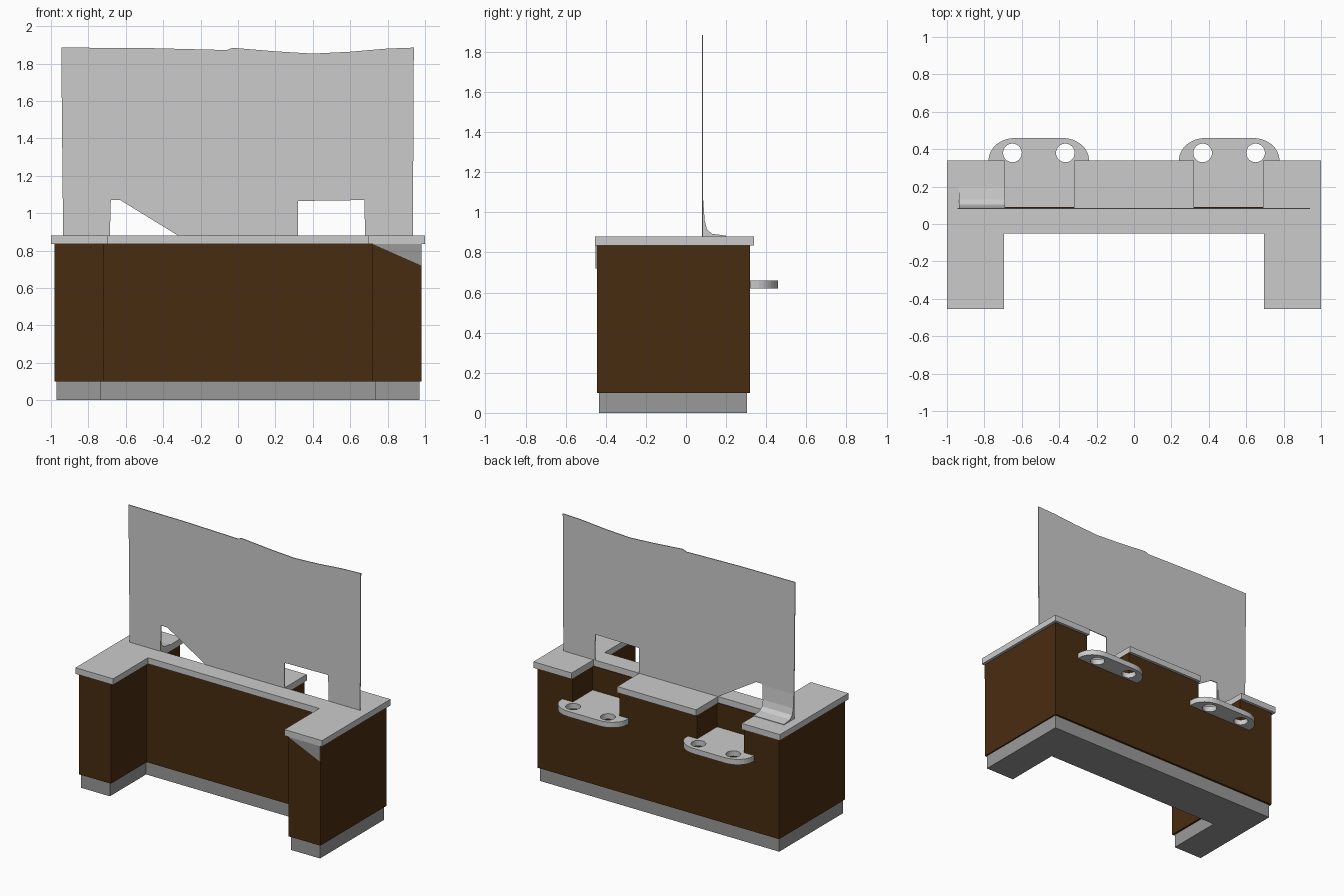
import bpy, math
from mathutils import Matrix

if "Cube" in bpy.data.objects:
    bpy.data.objects.remove(bpy.data.objects["Cube"])


def material(name, rgb):
    m = bpy.data.materials.new(name)
    m.diffuse_color = (*rgb, 1)
    m.use_nodes = True
    m.node_tree.nodes["Principled BSDF"].inputs["Base Color"].default_value = m.diffuse_color
    return m


LIGHT = material("light_grey", (0.60, 0.60, 0.60))
GREY = material("plinth_grey", (0.32, 0.32, 0.32))
BROWN = material("dark_brown", (0.066, 0.025, 0.005))


def extrude(name, loops, a, b, mat, matrix=None):
    """Fill closed 2D loops (inner loops are holes) and extrude from a to b."""
    cu = bpy.data.curves.new(name, 'CURVE')
    cu.dimensions = '2D'
    cu.fill_mode = 'BOTH'
    cu.extrude = (b - a) / 2
    for pts in loops:
        s = cu.splines.new('POLY')
        s.points.add(len(pts) - 1)
        for p, (x, y) in zip(s.points, pts):
            p.co = (x, y, 0, 1)
        s.use_cyclic_u = True
    tmp = bpy.data.objects.new(name, cu)
    bpy.context.collection.objects.link(tmp)
    bpy.context.view_layer.update()
    dg = bpy.context.evaluated_depsgraph_get()
    me = bpy.data.meshes.new_from_object(tmp.evaluated_get(dg))
    bpy.data.objects.remove(tmp)
    me.transform(Matrix.Translation((0, 0, (a + b) / 2)))
    if matrix:
        me.transform(matrix)
    me.materials.clear()
    me.materials.append(mat)
    for p in me.polygons:
        p.use_smooth = False
        p.material_index = 0
    ob = bpy.data.objects.new(name, me)
    bpy.context.collection.objects.link(ob)
    # weld the caps to the walls
    w = ob.modifiers.new("weld", 'WELD')
    w.merge_threshold = 0.0005
    return ob


def u_shape(x, inner, front, mid, back, notch=None):
    """U-shaped plan; notch = (x0, x1, depth y) cuts both bays from the back."""
    right = [(0, mid), (inner, mid), (inner, front), (x, front), (x, back)]
    if notch:
        x0, x1, y = notch
        right += [(x1, back), (x1, y), (x0, y), (x0, back)]
    return right + [(-px, py) for px, py in reversed(right[1:])]


# Plinth, cabinet and worktop
extrude("plinth", [u_shape(0.97, 0.735, -0.435, -0.015, 0.305)], 0, 0.10, GREY)
cabinet = extrude("cabinet", [u_shape(0.98, 0.72, -0.445, -0.03, 0.32)], 0.10, 0.835, BROWN)
extrude("worktop", [u_shape(1.0, 0.695, -0.455, -0.05, 0.34, (0.32, 0.69, 0.085))],
        0.835, 0.88, LIGHT)

# Two open bays cut into the back of the cabinet
for side, s in (("left", -1), ("right", 1)):
    xs = sorted((s * 0.315, s * 0.695))
    cutter = extrude(side + "_bay_cutter",
                     [[(xs[0], 0.09), (xs[1], 0.09), (xs[1], 0.5), (xs[0], 0.5)]],
                     0.64, 1.0, BROWN)
    cutter.hide_render = True
    cutter.hide_viewport = True
    mod = cabinet.modifiers.new(side + "_bay", 'BOOLEAN')
    mod.operation = 'DIFFERENCE'
    mod.solver = 'EXACT'
    mod.object = cutter


# Service ledges with rounded outer ends and two cup holes each
def arc(cx, cy, rx, ry, a0, a1, n):
    return [(cx + rx * math.cos(math.radians(a0 + (a1 - a0) * i / n)),
             cy + ry * math.sin(math.radians(a0 + (a1 - a0) * i / n))) for i in range(n + 1)]


outline = ([(0.317, 0.092), (0.693, 0.092), (0.693, 0.322), (0.778, 0.322)]
           + arc(0.635, 0.34, 0.143, 0.12, 0, 90, 8)
           + arc(0.383, 0.34, 0.143, 0.12, 90, 180, 8)
           + [(0.24, 0.322), (0.317, 0.322)])
holes = [arc(cx, 0.38, 0.05, 0.05, 0, 345, 23) for cx in (0.367, 0.65)]
for side, s in (("left", -1), ("right", 1)):
    loops = [[(s * x, y) for x, y in lp][::s] for lp in [outline] + holes]
    extrude(side + "_ledge", loops, 0.62, 0.66, LIGHT)

# Upright screen with a wavy top, a square opening and a slanted one
screen = [(-0.935, 0.88), (-0.685, 0.88), (-0.68, 1.07), (-0.63, 1.07), (-0.32, 0.88),
          (0.32, 0.88), (0.32, 1.065), (0.675, 1.07), (0.68, 0.88), (0.935, 0.88),
          (0.94, 1.885), (0.80, 1.88), (0.60, 1.863), (0.40, 1.853), (0.20, 1.865),
          (-0.03, 1.884), (-0.06, 1.872), (-0.50, 1.883), (-0.945, 1.885)]
upright = Matrix.Rotation(math.pi / 2, 4, 'X')
extrude("screen", [screen], -0.086, -0.08, LIGHT, upright)

# Curved foot behind the left end of the screen
foot = [(0.085, 0.88), (0.20, 0.88), (0.20, 0.884), (0.13, 0.893), (0.105, 0.915),
        (0.093, 0.96), (0.086, 1.06)]
along_x = Matrix(((0, 0, 1, 0), (1, 0, 0, 0), (0, 1, 0, 0), (0, 0, 0, 1)))
extrude("screen_foot", [foot], -0.935, -0.69, LIGHT, along_x)

# Triangular bracket plate under the right front of the worktop
extrude("bracket_plate", [[(0.72, 0.835), (0.98, 0.72), (0.98, 0.835)]],
        0.444, 0.452, GREY, upright)
